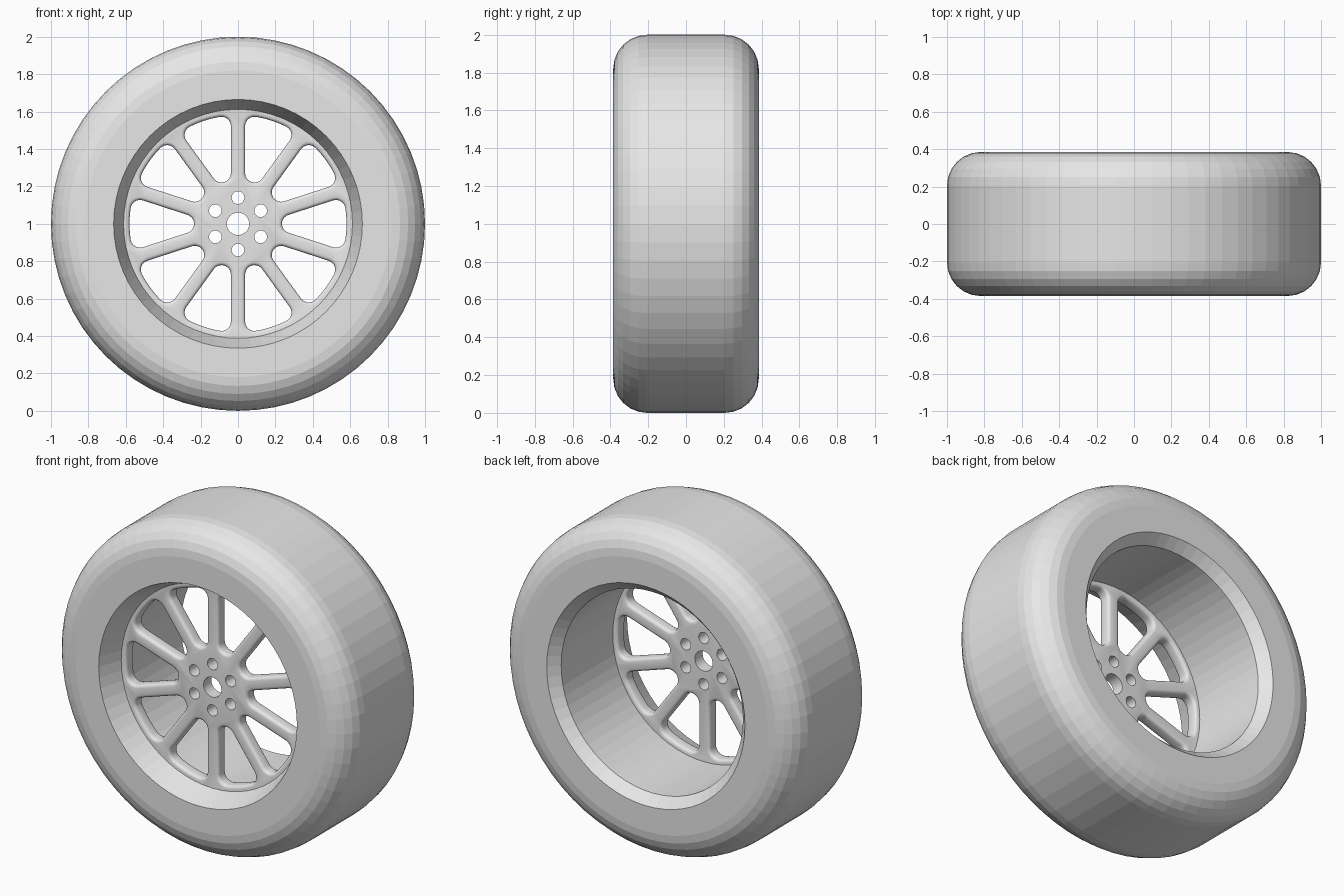
import bpy, bmesh, math
from math import sin, cos, pi, radians

if "Cube" in bpy.data.objects:
    bpy.data.objects.remove(bpy.data.objects["Cube"])

SEG = 64
CZ = 1.0                      # wheel centre height
DISC_FRONT, DISC_BACK = -0.245, -0.17

grey = bpy.data.materials.new("light_grey")
grey.diffuse_color = (0.8, 0.8, 0.8, 1)
grey.use_nodes = True
grey.node_tree.nodes["Principled BSDF"].inputs["Base Color"].default_value = grey.diffuse_color


def make_object(name, bm):
    bmesh.ops.recalc_face_normals(bm, faces=bm.faces)
    me = bpy.data.meshes.new(name)
    bm.to_mesh(me)
    bm.free()
    me.materials.append(grey)
    ob = bpy.data.objects.new(name, me)
    ob.location.z = CZ
    bpy.context.collection.objects.link(ob)
    return ob


def bridge(bm, a, b):
    n = len(a)
    for i in range(n):
        bm.faces.new((a[i], a[(i + 1) % n], b[(i + 1) % n], b[i]))


def lathe(name, profile, seg=SEG):
    """Revolve a closed (radius, y) profile around the y axis."""
    bm = bmesh.new()
    rings = [[bm.verts.new((r * cos(2 * pi * i / seg), y, r * sin(2 * pi * i / seg)))
              for i in range(seg)] for r, y in profile]
    for k in range(len(rings)):
        bridge(bm, rings[k], rings[(k + 1) % len(rings)])
    return make_object(name, bm)


def loft(bm, loops):
    """Closed solid through (y, [(x, z), ...]) loops."""
    rings = [[bm.verts.new((x, y, z)) for x, z in pts] for y, pts in loops]
    for a, b in zip(rings, rings[1:]):
        bridge(bm, a, b)
    bm.faces.new(rings[0])
    bm.faces.new(rings[-1])


# Tyre: flat sidewalls, rounded shoulders
W, SH = 0.385, 0.18
front = [(1 - SH + SH * sin(t), -(W - SH) - SH * cos(t))
         for t in [radians(15 * i) for i in range(7)]]
back = [(r, -y) for r, y in reversed(front)]
lathe("tyre", [(0.665, -W)] + front + back + [(0.665, W)])

# Rim barrel: deep front slope, short rear chamfer
lathe("rim_barrel", [(0.665, -W), (0.612, DISC_FRONT), (0.61, DISC_BACK),
                     (0.61, W - 0.06), (0.665, W), (0.68, W - 0.03), (0.68, -W + 0.03)])


# Spoke disc with rounded windows
H, TIP, R_OUT, RHO, BEV = 0.038, 0.235, 0.58, 0.05, 0.018
A = pi / 10


def window(d, turn):
    """Window outline grown by d, rotated by turn."""
    c = (TIP - H) / (1 - sin(A))
    tip_r = c - TIP
    # outer corner centre, along and below the upper spoke's centre line
    v = H + RHO
    u = math.sqrt((R_OUT - RHO) ** 2 - v * v)
    px, pz = u * cos(A) + v * sin(A), u * sin(A) - v * cos(A)
    phi = math.atan2(pz, px)
    pts = []
    for i in range(6):                                  # lower outer corner
        t = -(A + pi / 2) + (A + pi / 2 - phi) * i / 5
        pts.append((px + (RHO + d) * cos(t), -pz + (RHO + d) * sin(t)))
    for i in range(1, 6):                               # outer arc
        t = -phi + 2 * phi * i / 6
        pts.append(((R_OUT + d) * cos(t), (R_OUT + d) * sin(t)))
    for i in range(6):                                  # upper outer corner
        t = phi + (A + pi / 2 - phi) * i / 5
        pts.append((px + (RHO + d) * cos(t), pz + (RHO + d) * sin(t)))
    for i in range(11):                                 # rounded inner tip
        t = A + pi / 2 + (pi - 2 * A) * i / 10
        pts.append((c + (tip_r + d) * cos(t), (tip_r + d) * sin(t)))
    cs, sn = cos(turn), sin(turn)
    return [(x * cs - z * sn, x * sn + z * cs) for x, z in pts]


def circle(cx, cz, r, n):
    return [(cx + r * cos(2 * pi * i / n), cz + r * sin(2 * pi * i / n)) for i in range(n)]


bm = bmesh.new()
loft(bm, [(DISC_FRONT, circle(0, 0, 0.63, SEG)), (DISC_BACK, circle(0, 0, 0.63, SEG))])
disc = make_object("spoke_disc", bm)

# Cutter: ten windows with rounded edges, centre bore, six bolt holes
steps = [radians(30 * i) for i in range(4)]
edge = [(BEV * (1 - cos(t)), BEV * (1 - sin(t))) for t in reversed(steps)]
edge = [(BEV * (1 - cos(t)), BEV * (1 - sin(t))) for t in steps]   # (inset depth, growth)
bm = bmesh.new()
for k in range(10):
    a = 2 * pi * k / 10
    fr = [(DISC_FRONT + dep, window(g, a)) for dep, g in edge]
    bk = [(DISC_BACK - dep, window(g, a)) for dep, g in reversed(edge)]
    loft(bm, [(DISC_FRONT - 0.05, window(BEV, a))] + fr + bk
         + [(DISC_BACK + 0.05, window(BEV, a))])
holes = [(0, 0, 0.06, 32)] + [(0.14 * sin(pi * k / 3), 0.14 * cos(pi * k / 3), 0.034, 20)
                              for k in range(6)]
for h in holes:
    loft(bm, [(DISC_FRONT - 0.05, circle(*h)), (DISC_BACK + 0.05, circle(*h))])
cutter = make_object("disc_cutter", bm)
cutter.hide_render = True

mod = disc.modifiers.new("cut", "BOOLEAN")
mod.operation = "DIFFERENCE"
mod.solver = "EXACT"
mod.object = cutter
bpy.context.view_layer.update()
bpy.context.view_layer.objects.active = disc
disc.select_set(True)
bpy.ops.object.modifier_apply(modifier="cut")
bpy.data.objects.remove(cutter, do_unlink=True)
bpy.ops.object.shade_smooth_by_angle(angle=radians(35))
